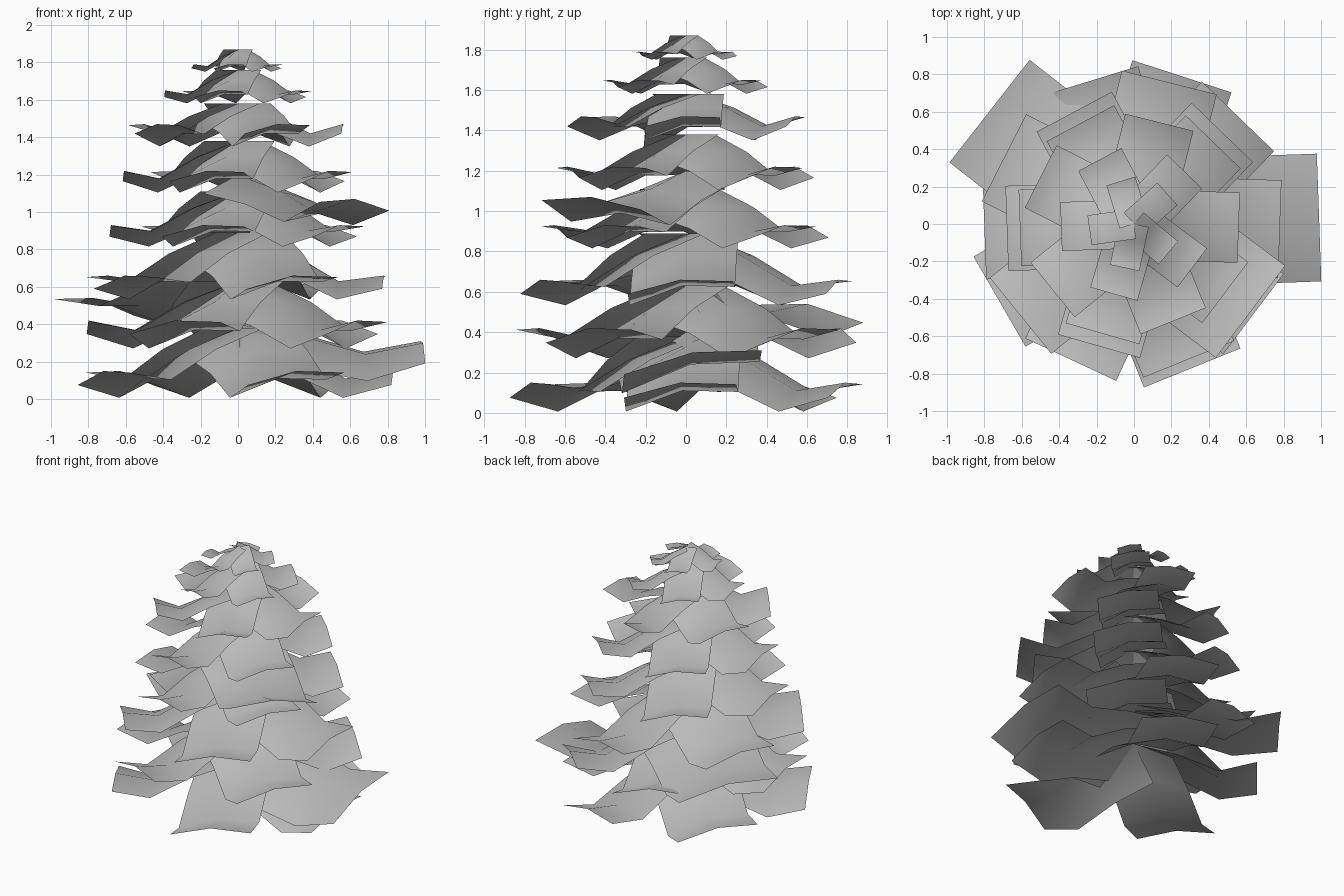
import bpy
import bmesh
from math import radians, cos, sin

cube = bpy.data.objects.get("Cube")
if cube:
    bpy.data.objects.remove(cube, do_unlink=True)

GREY = (0.5, 0.5, 0.5, 1.0)
foliage = bpy.data.materials.new("foliage_grey")
foliage.use_nodes = True
foliage.diffuse_color = GREY
bsdf = next(n for n in foliage.node_tree.nodes if n.type == 'BSDF_PRINCIPLED')
bsdf.inputs["Base Color"].default_value = GREY

# Compass headings of the five boughs, in alternating arrangements
CROWN = [42, 107, 188, 258, -40]
DIAGONAL = [46, 118, 182, 254, -37]
LOWER = [46, 107, 182, 245, -37]
STRAIGHT = [-2, 76, 153, 219, 292]
BOTTOM = [-2, 72, 140, 210, 292]


def add_bough(bm, heading, top, length, low, tip, width=0.67, twist=0.1):
    """Arched bough, pitched like a propeller blade: falls to `low`, lifts to `tip`."""
    a = radians(heading)
    rows = [(0.0, top), (0.36, top - (top - low) * 0.42), (0.69, low), (1.0, tip)]
    grid = []
    for t, z in rows:
        row = []
        arch = 0.1 - 0.05 * t
        pitch = twist - 0.06 * t
        for side in (-1, 0, 1):
            r = t * length
            s = side * width * length / 2
            lift = (side * pitch - abs(side) * arch) * length
            row.append(bm.verts.new((r * cos(a) - s * sin(a),
                                     r * sin(a) + s * cos(a),
                                     max(z + lift, 0.0))))
        grid.append(row)
    for near, far in zip(grid, grid[1:]):
        for i in range(2):
            bm.faces.new((near[i], far[i], far[i + 1], near[i + 1]))


def finish(name, bm):
    mesh = bpy.data.meshes.new(name)
    bm.to_mesh(mesh)
    bm.free()
    mesh.materials.append(foliage)
    mesh.shade_smooth()
    obj = bpy.data.objects.new(name, mesh)
    bpy.context.collection.objects.link(obj)


# Tiers from the crown down: headings, top height, length, low and tip heights
TIERS = [
    (CROWN, 1.87, 0.24, 1.78, 1.79),
    (DIAGONAL, 1.76, 0.39, 1.63, 1.65),
    (STRAIGHT, 1.58, 0.56, 1.42, 1.47),
    (DIAGONAL, 1.38, 0.61, 1.18, 1.22),
    (DIAGONAL, 1.11, 0.68, 0.90, 0.93),
    (STRAIGHT, 0.89, 0.78, 0.63, 0.66),
    (LOWER, 0.63, 0.80, 0.37, 0.42),
    (BOTTOM, 0.38, 0.83, 0.11, 0.15),
]
for number, (headings, top, length, low, tip) in enumerate(TIERS, 1):
    bm = bmesh.new()
    for heading in headings:
        add_bough(bm, heading, top, length, low, tip)
    finish(f"bough_tier_{number}", bm)

# Three longer single boughs between the tiers
LONG_BOUGHS = {
    "long_left_bough": (2, 0.40, 0.99, 0.24, 0.30, 0.69, 0.12),
    "long_back_right_bough": (142, 0.68, 0.98, 0.50, 0.54, 0.71, 0.105),
    "long_front_left_bough": (-37, 1.20, 0.78, 0.99, 1.07, 0.79, 0.03),
}
for name, shape in LONG_BOUGHS.items():
    bm = bmesh.new()
    add_bough(bm, *shape)
    finish(name, bm)
